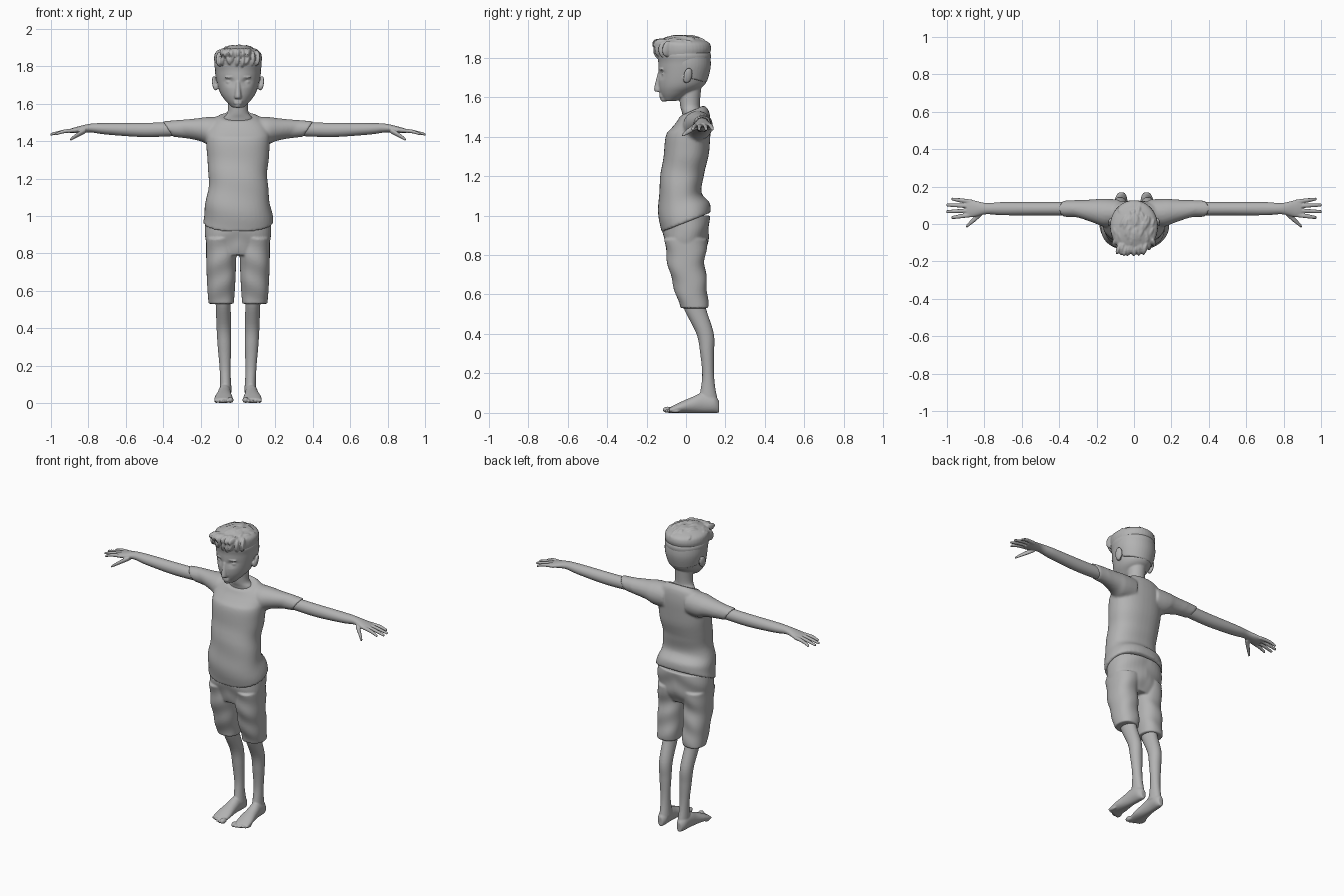
import bpy
import bmesh
import math
import random
from mathutils import Matrix, Vector, Euler

random.seed(4)
cube = bpy.data.objects.get("Cube")
if cube:
    bpy.data.objects.remove(cube)

grey = bpy.data.materials.new("plain grey")
grey.use_nodes = True
grey.diffuse_color = (0.45, 0.45, 0.45, 1)
grey.node_tree.nodes["Principled BSDF"].inputs["Base Color"].default_value = grey.diffuse_color


def clamp(value):
    return max(0.0, min(1.0, value))


def spline(a, b, c, d, t):
    """Catmull-Rom blend of four rows."""
    return [q + t * ((r - p) + t * ((2 * p - 5 * q + 4 * r - s) + t * (3 * q - p - 3 * r + s))) / 2
            for p, q, r, s in zip(a, b, c, d)]


def loft(bm, axis, rows, side=1, offset=0, power=2, sides=40, steps=6):
    """Closed skin through rows of (position, centre, first radius, second radius)."""
    fine = []
    last = len(rows) - 1
    for i in range(last):
        four = [rows[max(0, min(last, i + k))] for k in (-1, 0, 1, 2)]
        fine += [spline(*four, j / steps) for j in range(steps)]
    fine.append(rows[-1])
    rings = []
    for position, centre, first, second in fine:
        ring = []
        for k in range(sides):
            angle = math.tau * k / sides
            c, s = math.cos(angle), math.sin(angle)
            u = offset + first * math.copysign(abs(c) ** (2 / power), c)
            v = centre + second * math.copysign(abs(s) ** (2 / power), s)
            x, y, z = {"x": (position, u, v), "y": (u, position, v), "z": (u, v, position)}[axis]
            ring.append(bm.verts.new((side * x, y, z)))
        rings.append(ring)
    for lower, upper in zip(rings, rings[1:]):
        for k in range(sides):
            following = (k + 1) % sides
            bm.faces.new((lower[k], lower[following], upper[following], upper[k]))
    bm.faces.new(rings[0])
    bm.faces.new(rings[-1])
    return [vert for ring in rings for vert in ring]


def blob(bm, centre, radii, turn=(0, 0, 0)):
    """Turned ellipsoid."""
    matrix = (Matrix.Translation(centre) @ Euler(turn).to_matrix().to_4x4()
              @ Matrix.Diagonal((*radii, 1)))
    bmesh.ops.create_uvsphere(bm, u_segments=20, v_segments=12, radius=1, matrix=matrix)


def finish(name, bm, voxel, smooth=2):
    """Fuse the overlapping volumes into one smooth skin."""
    bmesh.ops.recalc_face_normals(bm, faces=bm.faces)
    mesh = bpy.data.meshes.new(name)
    bm.to_mesh(mesh)
    bm.free()
    mesh.materials.append(grey)
    mesh.polygons.foreach_set("use_smooth", [True] * len(mesh.polygons))
    part = bpy.data.objects.new(name, mesh)
    bpy.context.collection.objects.link(part)
    fuse = part.modifiers.new("fuse", "REMESH")
    fuse.mode = "VOXEL"
    fuse.voxel_size = voxel
    fuse.use_smooth_shade = True
    relax = part.modifiers.new("relax", "SMOOTH")
    relax.factor = 0.5
    relax.iterations = smooth


# Skull with hollowed eye sockets
bm = bmesh.new()
skull = loft(bm, "z", [(1.58, -.08, .03, .03), (1.62, -.05, .07, .08), (1.67, -.02, .1, .12),
                       (1.77, -.01, .12, .13), (1.83, -.01, .12, .13), (1.9, -.01, .04, .05)], sides=64)
for vert in skull:
    if vert.co.y < -.04:
        across, up = (abs(vert.co.x) - .045) / .024, (vert.co.z - 1.717) / .016
        vert.co.y += .014 * math.exp(-across ** 2 - up ** 2)
# Neck
loft(bm, "z", [(1.46, .03, .09, .04), (1.52, .03, .08, .05), (1.56, .02, .055, .05), (1.67, .02, .055, .06)])
# Nose, lips and chin
loft(bm, "z", [(1.627, -.137, .013, .01), (1.64, -.138, .018, .024), (1.72, -.136, .009, .008)], sides=20)
for height in (1.614, 1.602):
    blob(bm, (0, -.125, height), (.024, .011, .006))
blob(bm, (0, -.11, 1.59), (.02, .02, .014))
# Eyes, brows and ears
for side in (-1, 1):
    blob(bm, (side * .045, -.11, 1.716), (.02, .014, .01))
    blob(bm, (side * .046, -.127, 1.742), (.028, .007, .005), (0, side * .1, side * .3))
    blob(bm, (side * .126, .01, 1.71), (.011, .023, .04), (-.15, side * .15, side * .3))
    blob(bm, (side * .118, 0, 1.69), (.012, .014, .02))
finish("head", bm, .005)

# Close cropped hair on the sides and back, lower towards the nape
bm = bmesh.new()
crop = loft(bm, "z", [(1.7, 0, .11, .105), (1.77, .006, .123, .12), (1.85, 0, .118, .115)])
for vert in crop:
    vert.co.z -= vert.co.y / 4 * clamp((1.8 - vert.co.z) / .1)
finish("cropped_hair", bm, .006)

# Thick swept hair on top
bm = bmesh.new()
cap = loft(bm, "z", [(1.8, -.01, .12, .13), (1.845, -.013, .128, .14),
                     (1.88, -.02, .113, .13), (1.91, -.03, .04, .05)])
for vert in cap:
    vert.co.z += .14 * vert.co.y * clamp((1.86 - vert.co.z) / .06)
# Fringe and quiff locks
for i in range(9):
    x = (i - 4) / 40
    blob(bm, (x, 4.5 * x * x - .137, random.uniform(1.833, 1.857)), (.014, .03, .042),
         (random.uniform(-.5, .1), random.uniform(-.4, .4), x * 4))
    blob(bm, (x * .7 - .01, x * x - .135, 1.872), (.013, .04, .024),
         (random.uniform(-.2, .4), 0, random.uniform(-.4, .4)))
# Locks combed over the crown
for i in range(36):
    angle, reach = random.uniform(0, math.tau), random.uniform(.2, .95)
    spot = Vector((.112 * reach * math.sin(angle), .122 * reach * math.cos(angle) - .018,
                   1.85 + .056 * math.sqrt(1 - reach * reach)))
    blob(bm, spot, (.011, .036, .012), (-spot.y * 2, spot.x * 4, random.uniform(-.5, .5)))
finish("swept_hair", bm, .005, smooth=1)

# Shirt body with folds, a sloping hem and a scooped neckline
bm = bmesh.new()
loft(bm, "z", [(.965, 0, .188, .126), (1.03, -.01, .18, .127), (1.1, -.03, .168, .11),
               (1.2, -.02, .156, .11), (1.3, 0, .164, .114), (1.4, .01, .17, .113),
               (1.46, .025, .165, .1), (1.51, .035, .14, .08), (1.54, .03, .1, .06)], power=2.3)
for vert in bm.verts:
    x, y, z = vert.co
    fold = 1 + .018 * math.sin(38 * z + 9 * x + 5 * y) * clamp((1.35 - z) / .15)
    hem, neckline = clamp((1.25 - z) / .28), clamp((z - 1.42) / .12)
    vert.co = (x * fold, y * fold, z + .4 * y * hem + .45 * (y - .05) * neckline)
# Sleeves with slanted ends
for side in (-1, 1):
    sleeve = loft(bm, "x", [(.08, 1.455, .07, .075), (.16, 1.455, .075, .074), (.22, 1.46, .062, .06),
                            (.3, 1.463, .047, .049), (.375, 1.465, .044, .042)], side, offset=.06)
    for vert in sleeve:
        outward = clamp((abs(vert.co.x) - .16) / .14)
        vert.co.y += .022 * outward
        vert.co.x += side * .65 * (vert.co.z - 1.465) * outward
finish("shirt", bm, .008, smooth=4)

# Shorts with light creases
bm = bmesh.new()
loft(bm, "z", [(.79, 0, .14, .085), (.85, 0, .168, .106), (.92, 0, .178, .117), (1, 0, .175, .12)], power=2.3)
for side in (-1, 1):
    loft(bm, "z", [(.53, .04, .067, .07), (.6, .03, .073, .08), (.7, .01, .078, .09),
                   (.78, 0, .08, .096), (.88, 0, .08, .11)], side, offset=.09, power=2.3)
for vert in bm.verts:
    vert.co.y += .004 * math.sin(45 * vert.co.z + 20 * abs(vert.co.x))
finish("shorts", bm, .006, smooth=4)

for side, label in ((1, "left"), (-1, "right")):
    # Arm and palm
    bm = bmesh.new()
    loft(bm, "x", [(.3, 1.465, .036, .036), (.5, 1.46, .036, .038), (.7, 1.466, .035, .031),
                   (.79, 1.47, .03, .023), (.86, 1.46, .045, .017), (.895, 1.455, .045, .012)],
         side, offset=.082)
    # Fingers fan out from the knuckles, each built straight and then swung
    for k in (-1.5, -.5, .5, 1.5):
        tip = 1.007 - .014 * k * k
        finger = loft(bm, "x", [(.865, 1.458, .012, .011), (.93, 1.452, .011, .01), (tip, 1.436, .008, .007)],
                      side, offset=.084 + .023 * k, sides=16)
        for vert in finger:
            vert.co.y += k * .09 * (abs(vert.co.x) - .865)
    # Thumb angled forward and down
    thumb = loft(bm, "x", [(.815, 1.457, .018, .015), (.86, 1.432, .015, .013), (.897, 1.408, .009, .008)],
                 side, offset=.06, sides=16)
    for vert in thumb:
        vert.co.y -= .9 * (abs(vert.co.x) - .815)
    finish(label + "_arm", bm, .004)

    # Lower leg, leaning in towards the ankle
    bm = bmesh.new()
    shin = loft(bm, "z", [(.62, .03, .044, .055), (.53, .045, .04, .056), (.4, .097, .039, .044),
                          (.3, .107, .036, .035), (.2, .112, .03, .03), (.13, .112, .029, .036),
                          (.06, .112, .032, .05)], side, offset=.071)
    for vert in shin:
        vert.co.x += side * .03 * (vert.co.z - .25)
    # Foot resting flat on the ground, turned slightly outward
    profile = [(.168, .016, .03), (.14, .031, .045), (.08, .034, .05),
               (.03, .039, .04), (-.03, .048, .027), (-.085, .047, .013)]
    foot = loft(bm, "y", [(y, thick, wide, thick) for y, wide, thick in profile], side, offset=.073)
    for vert in foot:
        vert.co.x -= side * .05 * (vert.co.y - .05)
    # Toes, the inner one largest
    for i in range(5):
        size = .01 if i else .016
        blob(bm, (side * (.04 + .019 * i), .0024 * i * i - .093, size), (size, .026, size))
    finish(label + "_leg", bm, .005)
